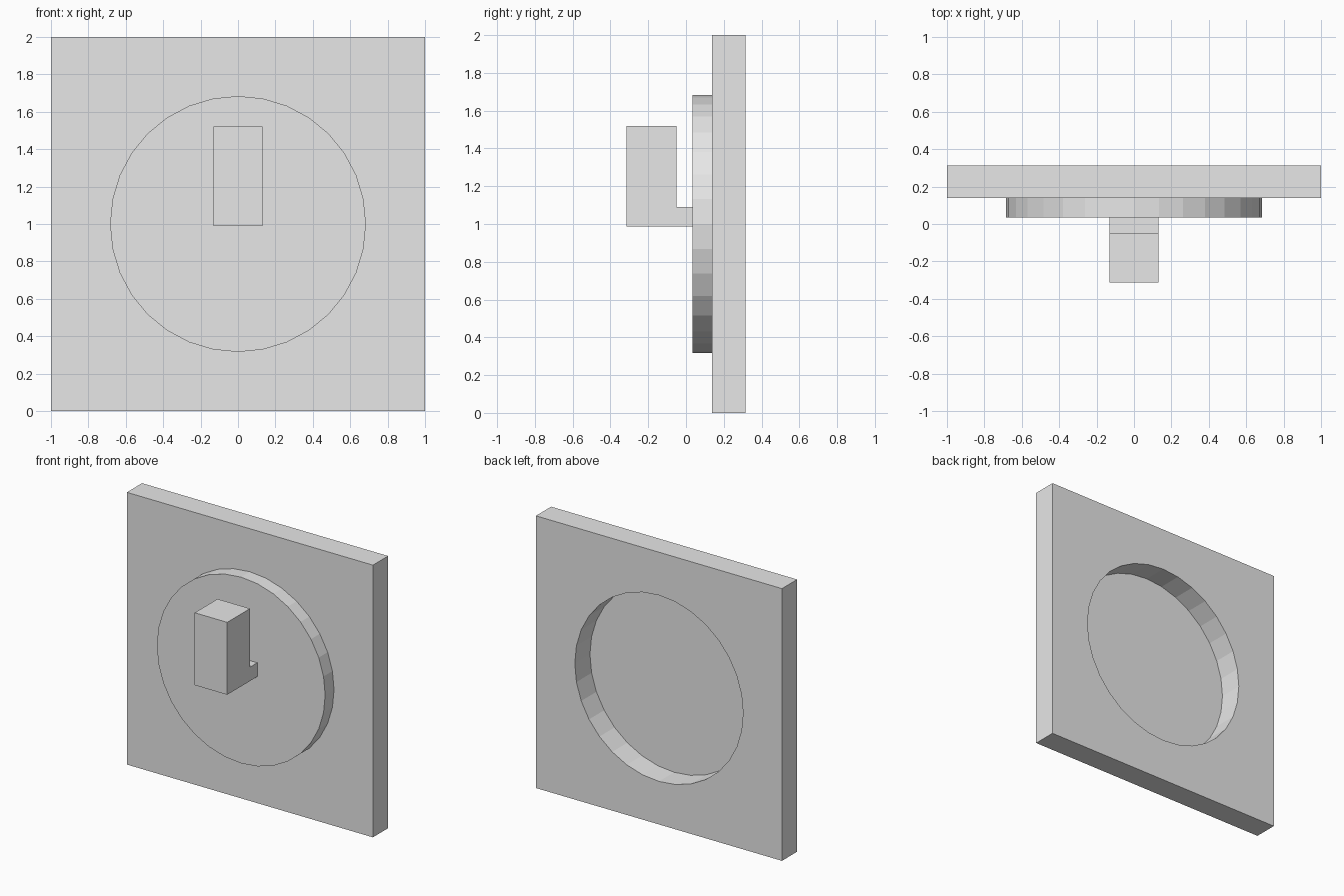
import bpy, bmesh, math
from mathutils import Matrix

old = bpy.data.objects.get("Cube")
if old:
    bpy.data.objects.remove(old, do_unlink=True)

grey = bpy.data.materials.new("light grey")
grey.use_nodes = True
grey.diffuse_color = (0.8, 0.8, 0.8, 1)
grey.node_tree.nodes["Principled BSDF"].inputs["Base Color"].default_value = (0.8, 0.8, 0.8, 1)

RADIUS, SIDES = 0.684, 32
BACK, PLATE_FRONT, DISC_FRONT = 0.314, 0.138, 0.035


def finish(name, bm):
    bmesh.ops.recalc_face_normals(bm, faces=bm.faces)
    mesh = bpy.data.meshes.new(name)
    bm.to_mesh(mesh)
    bm.free()
    mesh.materials.append(grey)
    obj = bpy.data.objects.new(name, mesh)
    bpy.context.collection.objects.link(obj)
    return obj


def disc(name, y0, y1):
    """Flat-sided cylinder along y with a corner at the top."""
    bm = bmesh.new()
    place = Matrix.Translation((0, (y0 + y1) / 2, 1)) @ Matrix.Rotation(math.pi / 2, 4, 'X')
    bmesh.ops.create_cone(bm, cap_ends=True, segments=SIDES, radius1=RADIUS,
                          radius2=RADIUS, depth=y1 - y0, matrix=place)
    return finish(name, bm)


def extrude_x(name, profile, half_width):
    """Extrude a (y, z) outline symmetrically along x."""
    bm = bmesh.new()
    face = bm.faces.new([bm.verts.new((-half_width, y, z)) for y, z in profile])
    out = bmesh.ops.extrude_face_region(bm, geom=[face])
    verts = [v for v in out["geom"] if isinstance(v, bmesh.types.BMVert)]
    bmesh.ops.translate(bm, verts=verts, vec=(2 * half_width, 0, 0))
    return finish(name, bm)


# Square wall plate with a round opening
plate = extrude_x("back_plate", [(PLATE_FRONT, 0), (BACK, 0), (BACK, 2), (PLATE_FRONT, 2)], 1)
cutter = disc("opening_cutter", PLATE_FRONT - 0.3, BACK + 0.3)
cutter.hide_render = True
cutter.hide_viewport = True
cut = plate.modifiers.new("round opening", 'BOOLEAN')
cut.operation = 'DIFFERENCE'
cut.solver = 'EXACT'
cut.object = cutter

# Raised disc closing the opening at the front
disc("raised_disc", DISC_FRONT, PLATE_FRONT)

# L-shaped hook: short stem and upright block
extrude_x("hook", [(DISC_FRONT, 0.988), (DISC_FRONT, 1.09), (-0.049, 1.09),
                   (-0.049, 1.52), (-0.314, 1.52), (-0.314, 0.988)], 0.132)
